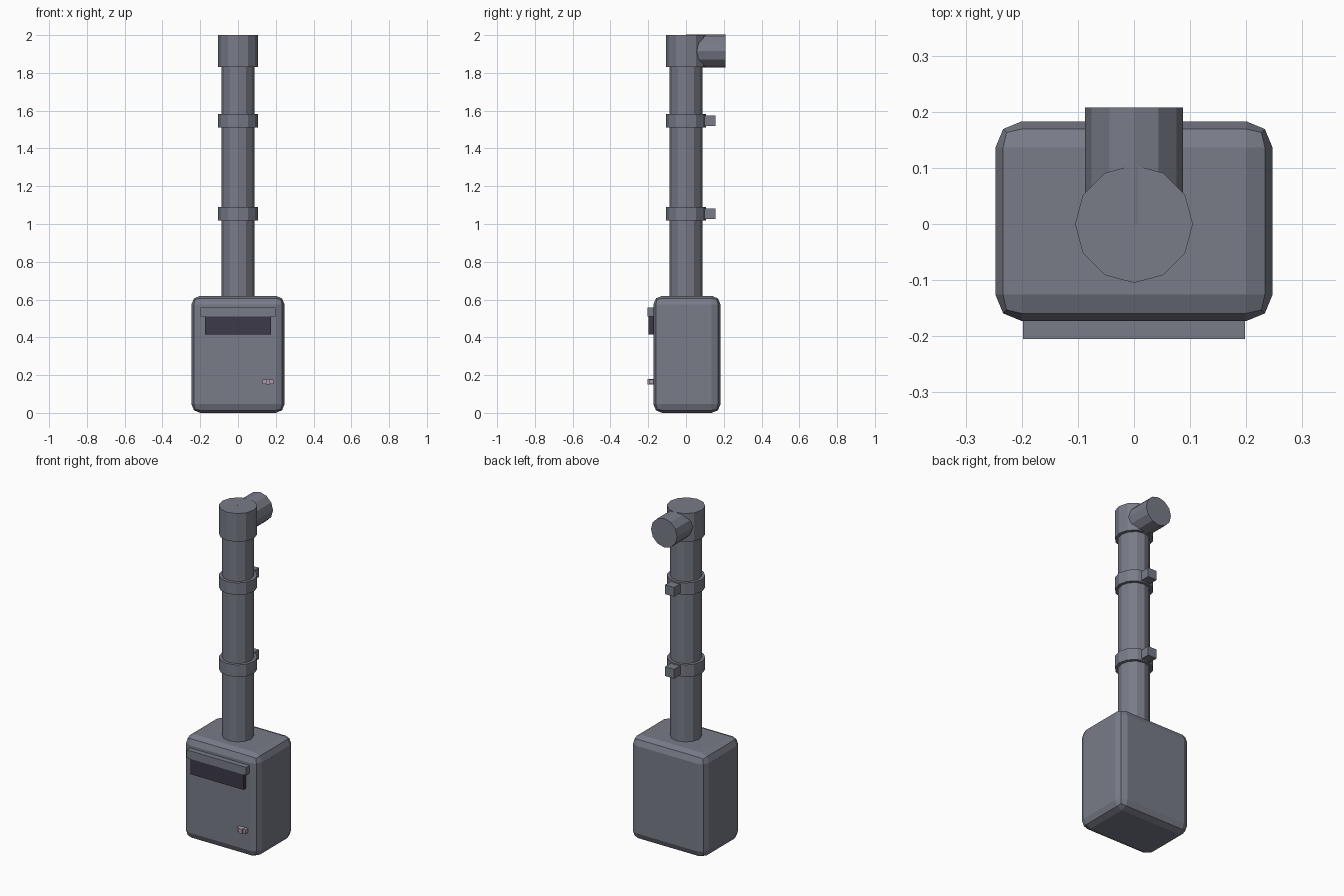
import bpy
import math
from mathutils import Matrix

cube = bpy.data.objects.get("Cube")
if cube:
    bpy.data.objects.remove(cube, do_unlink=True)


def material(name, rgb):
    mat = bpy.data.materials.new(name)
    mat.use_nodes = True
    colour = (*rgb, 1)
    mat.diffuse_color = colour
    mat.node_tree.nodes["Principled BSDF"].inputs["Base Color"].default_value = colour
    return mat


grey = material("slate grey", (0.19, 0.20, 0.245))
dark = material("dark vent", (0.045, 0.042, 0.065))
pink = material("pale mauve", (0.42, 0.32, 0.42))


def box(name, low, high, mat, bevel=0):
    """Box between two corners, optionally with rounded edges."""
    bpy.ops.mesh.primitive_cube_add(size=1)
    ob = bpy.context.object
    ob.name = name
    size = [b - a for a, b in zip(low, high)]
    centre = [(a + b) / 2 for a, b in zip(low, high)]
    ob.data.transform(Matrix.Translation(centre) @ Matrix.Diagonal((*size, 1)))
    ob.data.materials.append(mat)
    if bevel:
        mod = ob.modifiers.new("rounded edges", "BEVEL")
        mod.width, mod.segments = bevel, 2
    return ob


def tube(name, radius, start, end, along_y=False, z=0):
    """Twelve-sided cylinder, upright or pointing to the back."""
    bpy.ops.mesh.primitive_cylinder_add(vertices=12, radius=radius, depth=end - start)
    ob = bpy.context.object
    ob.name = name
    move = Matrix.Translation((0, 0, (start + end) / 2))
    if along_y:
        move = Matrix.Translation((0, 0, z)) @ Matrix.Rotation(-math.pi / 2, 4, "X") @ move
    ob.data.transform(move)
    ob.data.materials.append(grey)
    return ob


# Cabinet
box("cabinet", (-0.247, -0.173, 0), (0.247, 0.183, 0.62), grey, 0.047)

# Vent with its hood
box("vent", (-0.175, -0.199, 0.415), (0.175, -0.165, 0.512), dark)
box("vent_hood", (-0.198, -0.205, 0.51), (0.198, -0.165, 0.558), grey)

# Latch: crossbar and pin
box("latch_bar", (0.13, -0.197, 0.153), (0.188, -0.165, 0.177), pink)
box("latch_pin", (0.148, -0.205, 0.151), (0.17, -0.165, 0.179), pink)

# Flue pipe, cap and rear outlet
tube("flue_pipe", 0.087, 0.58, 1.85)
tube("flue_cap", 0.105, 1.83, 2.0)
tube("flue_outlet", 0.087, 0, 0.208, along_y=True, z=1.915)

# Wall clamps
for label, z in (("lower", 1.055), ("upper", 1.547)):
    tube(label + "_clamp_ring", 0.105, z - 0.036, z + 0.036)
    box(label + "_clamp_bracket", (-0.03, 0.08, z - 0.028), (0.03, 0.155, z + 0.028), grey)
